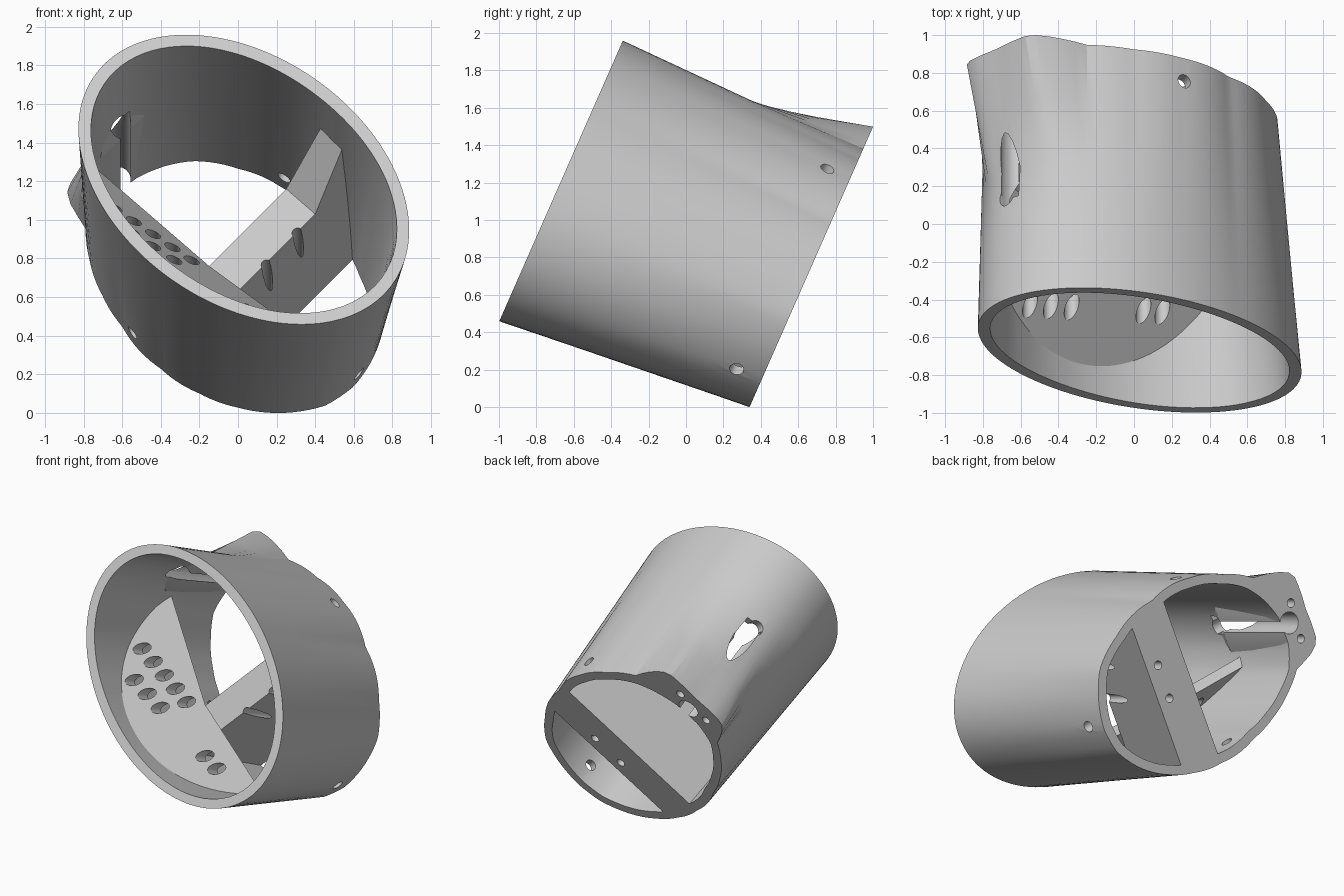
import bpy, bmesh, math
from mathutils import Vector

if "Cube" in bpy.data.objects:
    bpy.data.objects.remove(bpy.data.objects["Cube"])

grey = bpy.data.materials.new("light_grey")
grey.use_nodes = True
grey.diffuse_color = (0.6, 0.6, 0.6, 1)
grey.node_tree.nodes["Principled BSDF"].inputs["Base Color"].default_value = (0.6, 0.6, 0.6, 1)

LENGTH = 1.41
CENTRE = (0.0, 0.74)
STEPS = 120
AXIS = Vector((0, -0.915, 0.403))      # from the back end to the front end


def place(u, v, a):
    """Tube frame (across, up, along towards the front) to world."""
    return Vector((u, 0.34 + 0.403 * v - 0.915 * a, 0.915 * v + 0.403 * a))


def loft(name, rings, closed=False):
    bm = bmesh.new()
    rows = [[bm.verts.new(p) for p in ring] for ring in rings]
    n = len(rows[0])
    for k in range(len(rows) if closed else len(rows) - 1):
        r, s = rows[k], rows[(k + 1) % len(rows)]
        for i in range(n):
            j = (i + 1) % n
            bm.faces.new((r[i], r[j], s[j], s[i]))
    if not closed:
        bm.faces.new(rows[0])
        bm.faces.new(rows[-1])
    bmesh.ops.recalc_face_normals(bm, faces=bm.faces)
    mesh = bpy.data.meshes.new(name)
    bm.to_mesh(mesh)
    bm.free()
    mesh.materials.append(grey)
    obj = bpy.data.objects.new(name, mesh)
    bpy.context.collection.objects.link(obj)
    return obj


def cylinder(p, q, r, sides=20):
    d = (q - p).normalized()
    x = d.orthogonal().normalized()
    y = d.cross(x)
    ring = [x * math.cos(k * math.tau / sides) * r + y * math.sin(k * math.tau / sides) * r
            for k in range(sides)]
    return loft("cutter", [[p + o for o in ring], [q + o for o in ring]])


def boolean(obj, tool, operation="DIFFERENCE", keep=False):
    mod = obj.modifiers.new("cut", "BOOLEAN")
    mod.operation, mod.solver, mod.object = operation, "EXACT", tool
    bpy.context.view_layer.objects.active = obj
    bpy.ops.object.modifier_apply(modifier=mod.name)
    if not keep:
        bpy.data.objects.remove(tool)


def radii(points):
    """Distance from the centre to a closed outline, at even angles."""
    polar = sorted((math.atan2(v - CENTRE[1], u - CENTRE[0]) % math.tau,
                    math.hypot(u - CENTRE[0], v - CENTRE[1])) for u, v in points)
    polar = [(polar[-1][0] - math.tau, polar[-1][1])] + polar + [(polar[0][0] + math.tau, polar[0][1])]
    out = []
    for k in range(STEPS):
        t = k * math.tau / STEPS
        for (t0, r0), (t1, r1) in zip(polar, polar[1:]):
            if t0 <= t <= t1:
                out.append(r0 + (r1 - r0) * (t - t0) / (t1 - t0 + 1e-9))
                break
    return out


# Outlines: tilted oval in front, rounder one with a raised corner at the back
tilt = math.radians(-41.4)
oval = []
for k in range(180):
    t = k * math.tau / 180
    p, q = 0.975 * math.cos(t), 0.675 * math.sin(t)
    oval.append((0.03 + p * math.cos(tilt) - q * math.sin(tilt),
                 0.70 + p * math.sin(tilt) + q * math.cos(tilt)))
base = [(-0.77, 0.87), (-0.7, 0.66), (-0.6, 0.49), (-0.4, 0.25), (-0.2, 0.11), (0, 0.03),
        (0.24, 0), (0.45, 0.04), (0.6, 0.15), (0.7, 0.31), (0.76, 0.52), (0.7, 0.77),
        (0.5, 1.09), (0.25, 1.34), (0, 1.45)]
plain = base + [(-0.25, 1.49), (-0.4, 1.46), (-0.57, 1.38), (-0.72, 1.23), (-0.79, 1.05)]
corner = base + [(-0.25, 1.51), (-0.45, 1.62), (-0.5, 1.64), (-0.57, 1.63), (-0.73, 1.45),
                 (-0.87, 1.3), (-0.89, 1.23), (-0.79, 1.05)]
R_FRONT, R_PLAIN, R_CORNER = radii(oval), radii(plain), radii(corner)


def ring(a, inset, flare=True):
    w = min(max(1 - a / LENGTH, 0), 1)
    f = max(0, 1 - max(a, 0) / 0.65) if flare else 0
    pts = []
    for k in range(STEPS):
        t = k * math.tau / STEPS
        r = R_FRONT[k] * (1 - w) + R_PLAIN[k] * w + (R_CORNER[k] - R_PLAIN[k]) * f - inset
        pts.append(place(CENTRE[0] + r * math.cos(t), CENTRE[1] + r * math.sin(t), a))
    return pts


stations = [LENGTH, 1.0, 0.65, 0.3, 0.0]
shell = loft("tube_shell", [ring(a, 0) for a in stations]
             + [ring(a, 0.068, False) for a in reversed(stations)], closed=True)
clip = loft("clip_volume", [ring(a, 0.02) for a in (LENGTH - 0.02, 1.0, 0.65, 0.3, -0.02)])

# Crossbar with a ramp up to the wall and a slanted lower face
upper = [(-0.6, 0), (0.8, 0), (0.6, 1.39), (0.25, 0.72), (-0.6, 0.72)]
lower = [(-0.6, 0), (0.95, 0), (0.68, 1.385), (0.4, 0.72), (-0.6, 0.72)]
bar = loft("crossbar", [[place(x, (x + 0.62) / 0.915, a) for x, a in upper],
                        [place(x, (x + 0.2 + 0.194 * a) / 0.915, a) for x, a in lower]])

# Slanted plate with round holes
normal = Vector((0.52, -0.25, 0.815)).normalized()
anchor = Vector((-0.33, -0.45, 0.79))


def on_plate(x, y):
    z = anchor.z - (normal.x * (x - anchor.x) + normal.y * (y - anchor.y)) / normal.z
    return Vector((x, y, z))


outline = [on_plate(x, y) for x, y in
           ((-0.15, -0.17), (0.45, -0.35), (0.45, -1.1), (-1.1, -0.9), (-1.1, 0.45), (-0.72, 0.25))]
plate = loft("hole_plate", [outline, [p - normal * 0.07 for p in outline]])

# Boss behind the raised corner, tapering towards the front
poly = [(-0.41, 1.5), (-0.47, 1.4), (-0.7, 1.15), (-0.78, 1.1), (-1, 1.2), (-0.6, 1.8), (-0.38, 1.65)]
tip = [(x + (-0.8 - x) * 0.6, y + (1.6 - y) * 0.6) for x, y in poly]
boss = loft("corner_boss", [[place(x, y, a) for x, y in shape]
                            for shape, a in ((poly, 0), (poly, 0.69), (tip, 1.25))])

for part in (bar, plate, boss):
    boolean(part, clip, "INTERSECT", keep=True)
bpy.data.objects.remove(clip)

# Holes along the tube
for x, v in ((0.31, 0.7), (0.15, 0.52)):
    boolean(bar, cylinder(place(x, v, -0.1), place(x, v, 1.3), 0.03))
row = [on_plate(x, -0.457 - 0.05 * x) for x in (-0.55, -0.44, -0.33, 0.05, 0.15)]
row += [on_plate(-0.64 + 0.1 * k, -0.21 - 0.0125 * k) for k in range(5)]
for p in row:
    boolean(plate, cylinder(p - AXIS * 0.25, p + AXIS * 0.25, 0.04))
for x, v in ((-0.6, 1.45), (-0.755, 1.25)):
    for part in (boss, shell):
        boolean(part, cylinder(place(x, v, -0.1), place(x, v, 0.3), 0.03))
for part in (boss, shell):
    boolean(part, cylinder(place(-0.63, 1.32, -0.1), place(-0.63, 1.32, 0.82), 0.075))

# Holes through the wall
for x, v, a, r in ((0.26, 1.32, 0.133, 0.038), (0.63, 0.155, 0.145, 0.038),
                   (-0.54, 0.397, 0.14, 0.038), (-0.7, 1.353, 0.8, 0.052)):
    hub = place(CENTRE[0], CENTRE[1], a)
    out = place(x, v, a) - hub
    for part in (shell, boss):
        boolean(part, cylinder(hub + out * 0.6, hub + out * 1.3, r))

# Smooth shading with crisp edges
bpy.ops.object.select_all(action="DESELECT")
for part in (shell, bar, plate, boss):
    part.select_set(True)
bpy.context.view_layer.objects.active = shell
bpy.ops.object.shade_smooth_by_angle(angle=math.radians(20))
